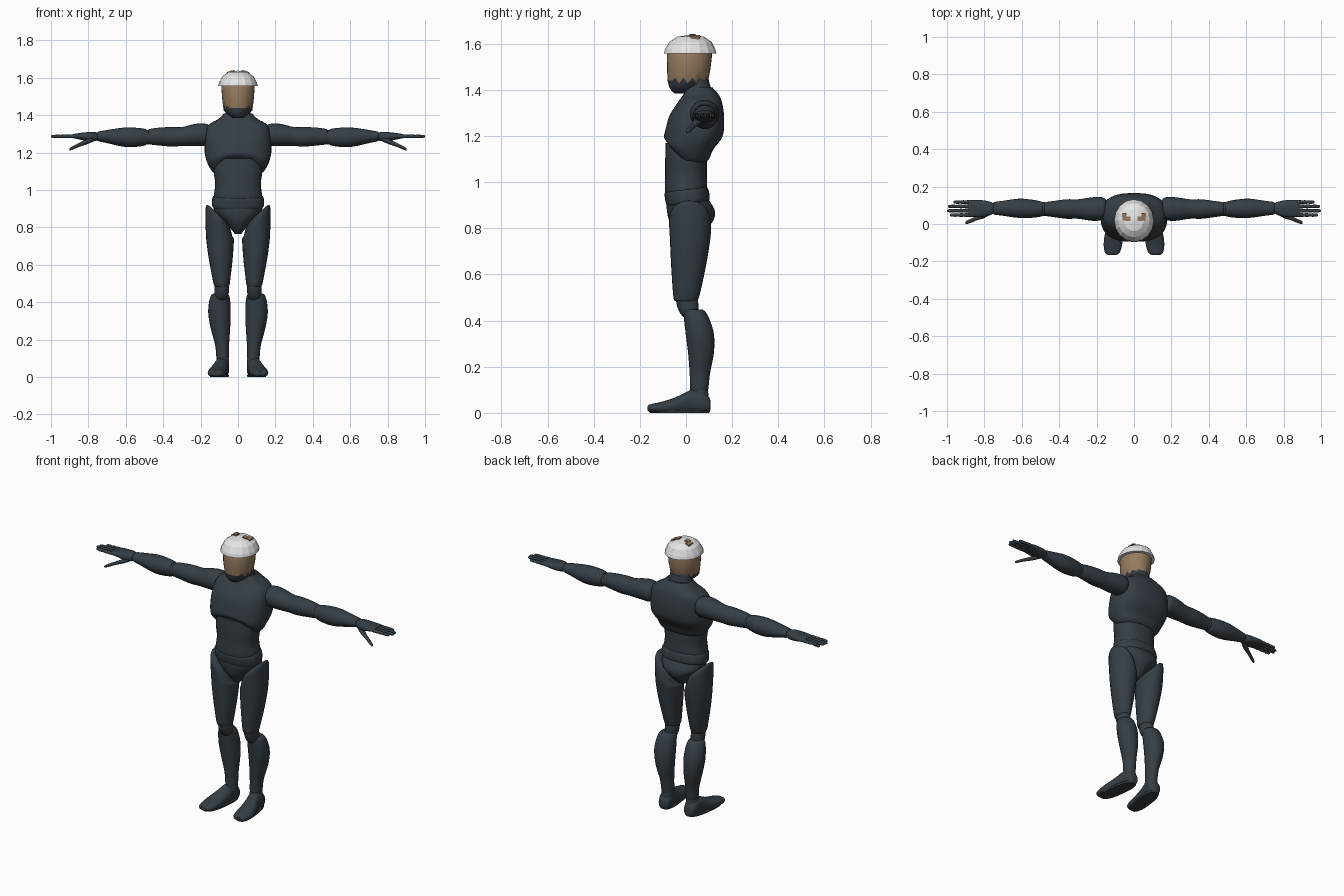
import bpy, bmesh, math
from mathutils import Vector


def material(name, rgb):
    m = bpy.data.materials.new(name)
    m.diffuse_color = (*rgb, 1)
    return m


DARK = material("dark_suit", (0.036, 0.048, 0.059))
SKIN = material("tan_skin", (0.30, 0.20, 0.115))
WHITE = material("light_cap", (0.78, 0.78, 0.78))
AXES = {"x": (0, 1, 2), "y": (1, 0, 2), "z": (2, 0, 1)}


def catmull(st, steps):
    """Smoothly subdivide a list of cross-section stations."""
    if steps < 2:
        return st
    out = []
    for i in range(len(st) - 1):
        quad = (st[max(i - 1, 0)], st[i], st[i + 1], st[min(i + 2, len(st) - 1)])
        for k in range(steps):
            t = k / steps
            out.append([0.5 * (2 * b + (c - a) * t + (2 * a - 5 * b + 4 * c - d) * t * t
                               + (3 * b - a - 3 * c + d) * t ** 3)
                        for a, b, c, d in zip(*quad)])
    out.append(list(st[-1]))
    return out


def loft(name, axis, st, mats=(DARK,), segs=24, steps=4, power=2.0,
         mirror=False, warp=None, paint=None, smooth=40):
    """Skin rings (position, centre a, centre b, radius a, radius b) along an axis."""
    bm = bmesh.new()
    ia, ib, ic = AXES[axis]
    rings = []
    for t, ca, cb, ra, rb in catmull(st, steps):
        ring = []
        for k in range(segs):
            a = 2 * math.pi * k / segs
            c, s = math.cos(a), math.sin(a)
            co = [0, 0, 0]
            co[ia] = t
            co[ib] = ca + ra * math.copysign(abs(c) ** (2 / power), c)
            co[ic] = cb + rb * math.copysign(abs(s) ** (2 / power), s)
            if warp:
                co = warp(co, k)
            ring.append(bm.verts.new(co))
        rings.append(ring)
    for lo, hi in zip(rings, rings[1:]):
        for k in range(segs):
            n = (k + 1) % segs
            bm.faces.new((lo[k], lo[n], hi[n], hi[k]))
    bm.faces.new(rings[0][::-1])
    bm.faces.new(rings[-1])
    bmesh.ops.recalc_face_normals(bm, faces=bm.faces[:])
    if paint:
        for f in bm.faces:
            f.material_index = paint(f.calc_center_median())
    me = bpy.data.meshes.new(name)
    bm.to_mesh(me)
    bm.free()
    for m in mats:
        me.materials.append(m)
    ob = bpy.data.objects.new(name, me)
    bpy.context.collection.objects.link(ob)
    if smooth:
        bpy.ops.object.select_all(action="DESELECT")
        ob.select_set(True)
        bpy.context.view_layer.objects.active = ob
        bpy.ops.object.shade_smooth_by_angle(angle=math.radians(smooth))
    if mirror:
        mod = ob.modifiers.new("mirror", "MIRROR")
        mod.use_mirror_merge = False
    return ob


# Chest, with its lower front edge arched upward over the abdomen
def arch(co, k):
    x, y, z = co
    if z < 1.24 and y < 0:
        z += 0.075 * (1.24 - z) / 0.155 * min(1, -y / 0.08) * max(0, 1 - (x / 0.17) ** 2)
    return [x, y, z]


loft("chest", "z", [
    (1.085, 0, .02, .115, .06), (1.10, 0, .02, .138, .08), (1.14, 0, .012, .162, .105),
    (1.20, 0, .034, .178, .125), (1.28, 0, .045, .174, .120), (1.345, 0, .06, .160, .096),
    (1.38, 0, .065, .105, .076), (1.41, 0, .06, .075, .055)],
    segs=40, power=2.6, warp=arch)

# Abdomen, waist band and pelvis
loft("abdomen", "z", [
    (.93, 0, .0, .110, .075), (.955, 0, .0, .130, .091), (1.03, 0, .0, .122, .090),
    (1.10, 0, .0, .130, .090), (1.17, 0, .0, .125, .088)], segs=32, power=2.3)
loft("waist_band", "z", [
    (.90, 0, .008, .125, .085), (.915, 0, .008, .138, .094), (.945, 0, .004, .139, .096),
    (.965, 0, .0, .134, .092), (.968, 0, .0, .12, .08)], segs=32, power=2.3,
    warp=lambda c, k: [c[0], c[1], c[2] + c[1] * .12])
loft("pelvis", "z", [
    (.765, 0, .01, .018, .035), (.79, 0, .015, .036, .065), (.83, 0, .022, .075, .094),
    (.87, 0, .022, .118, .104), (.91, 0, .012, .132, .096), (.935, 0, .005, .125, .085)],
    segs=32, power=2.2)

# Neck and head; the suit ends in a zigzag collar around the jaw
loft("neck", "z", [
    (1.33, 0, .07, .11, .075), (1.375, 0, .062, .085, .070), (1.41, 0, .052, .068, .056),
    (1.46, 0, .045, .060, .050)], segs=28)


def zigzag(co, k):
    if 1.435 < co[2] < 1.445 and co[1] > -0.06:
        co[2] += 0.013 if k % 2 else -0.013
    return co


loft("head", "z", [
    (1.385, 0, -.022, .025, .028), (1.395, 0, -.018, .042, .045), (1.415, 0, -.002, .066, .072),
    (1.44, 0, .008, .077, .088), (1.49, 0, .012, .085, .094), (1.55, 0, .015, .089, .098),
    (1.59, 0, .018, .080, .088), (1.615, 0, .02, .05, .055)],
    mats=(DARK, SKIN), segs=28, steps=1, warp=zigzag,
    paint=lambda c: 1 if c.z > 1.44 else 0)

# Faceted skull cap with two small bare patches
loft("cap", "z", [
    (1.557, 0, .018, .088, .096), (1.557, 0, .018, .106, .114), (1.575, 0, .018, .101, .109),
    (1.608, 0, .02, .084, .091), (1.630, 0, .02, .052, .058), (1.638, 0, .02, .004, .004)],
    mats=(WHITE,), segs=16, steps=1, smooth=0)
for name, x, y, w, d in (("cap_patch_inner", .032, .028, .026, .026),
                         ("cap_patch_outer", .050, .040, .022, .040)):
    bpy.ops.mesh.primitive_cube_add(size=1)
    patch = bpy.context.object
    patch.name = name
    for v in patch.data.vertices:
        px, py = x + v.co.x * w, y + v.co.y * d
        v.co = Vector((px, py, 1.6405 - .17 * px - .45 * max(0, px - .05) + v.co.z * .008))
    patch.data.materials.append(SKIN)
    patch.modifiers.new("mirror", "MIRROR")

# Arms: stations along x
loft("upper_arm", "x", [
    (.145, .082, 1.295, .040, .040), (.165, .082, 1.295, .060, .058),
    (.22, .080, 1.295, .063, .060), (.30, .080, 1.286, .052, .051),
    (.36, .080, 1.285, .052, .052), (.43, .080, 1.286, .043, .047),
    (.475, .080, 1.285, .036, .040), (.480, .080, 1.285, .026, .03)], mirror=True)
loft("elbow", "x", [
    (.455, .08, 1.283, .02, .02), (.47, .08, 1.283, .034, .036), (.49, .08, 1.283, .037, .039),
    (.51, .08, 1.283, .03, .03)], mirror=True)
loft("forearm", "x", [
    (.490, .080, 1.283, .030, .030), (.496, .080, 1.283, .040, .044),
    (.56, .082, 1.282, .050, .052), (.62, .084, 1.283, .051, .050),
    (.70, .084, 1.286, .040, .035), (.745, .084, 1.287, .034, .026),
    (.752, .084, 1.287, .028, .02)], mirror=True)
loft("palm", "x", [
    (.745, .084, 1.286, .024, .018), (.77, .083, 1.286, .036, .025),
    (.81, .082, 1.286, .045, .023), (.86, .083, 1.288, .046, .015),
    (.885, .083, 1.288, .042, .010)], power=2.4, mirror=True)

# Fingers with slight knuckle bulges, and the thumb
for name, y, tip in (("index_finger", .048, .985), ("middle_finger", .071, 1.0),
                     ("ring_finger", .094, .995), ("little_finger", .117, .965)):
    span = tip - .87
    loft(name, "x", [(.87 + span * t, y, 1.287, r, r) for t, r in (
        (0, .009), (.2, .0105), (.36, .0085), (.42, .0105), (.66, .008), (.72, .0095),
        (.93, .008), (1, .004))], segs=10, steps=2, mirror=True)
loft("thumb", "x", [
    (.765, .070, 1.275, .015, .012), (.80, .050, 1.262, .018, .014),
    (.84, .032, 1.245, .012, .011), (.87, .018, 1.232, .011, .010),
    (.895, .008, 1.220, .009, .008), (.902, .005, 1.217, .004, .004)],
    segs=12, mirror=True)


# Legs; the thigh top slopes upward to the outside
def hip_slope(co, k):
    if co[2] > .74:
        co[2] += (co[0] - .105) * .9 * min(1, (co[2] - .74) / .08)
    return co


loft("thigh", "z", [
    (.485, .087, .0, .030, .040), (.49, .087, .0, .041, .052), (.54, .089, .004, .050, .062),
    (.65, .093, .012, .066, .077), (.76, .097, .018, .075, .088),
    (.83, .104, .017, .070, .090), (.862, .108, .015, .060, .080), (.872, .108, .015, .045, .06)],
    warp=hip_slope, mirror=True)
loft("knee", "z", [
    (.41, .089, .020, .025, .025), (.43, .088, .014, .036, .038), (.46, .087, .008, .038, .046),
    (.49, .087, .004, .037, .047), (.51, .087, .002, .03, .04)], mirror=True)
loft("shin", "z", [
    (.095, .082, .057, .026, .032), (.10, .082, .057, .033, .039), (.17, .085, .060, .037, .044),
    (.26, .094, .065, .052, .056), (.34, .099, .060, .060, .061), (.40, .098, .048, .057, .056),
    (.435, .096, .038, .049, .049), (.447, .095, .035, .038, .038)], mirror=True)
loft("ankle", "z", [
    (.05, .083, .055, .034, .044), (.08, .082, .056, .034, .041), (.105, .082, .057, .031, .037),
    (.115, .082, .057, .026, .03)], mirror=True)


# Foot: stations along y, flattened where it meets the ground
loft("foot", "y", [
    (-.166, .118, .020, .020, .010), (-.155, .116, .020, .038, .017),
    (-.115, .113, .022, .049, .024), (-.06, .108, .028, .049, .034),
    (-.01, .098, .038, .042, .046), (.03, .090, .048, .039, .054),
    (.07, .086, .045, .039, .052), (.098, .085, .034, .030, .036),
    (.106, .085, .032, .018, .020)],
    warp=lambda c, k: [c[0], c[1], max(c[2], 0)], power=2.2, mirror=True)
loft("sole", "z", [
    (.0, .1, -.028, .045, .128), (.010, .1, -.028, .048, .132), (.016, .1, -.028, .042, .125)],
    warp=lambda c, k: [c[0] - (c[1] + .028) * .12, c[1], c[2]],
    steps=1, power=2.6, mirror=True)
